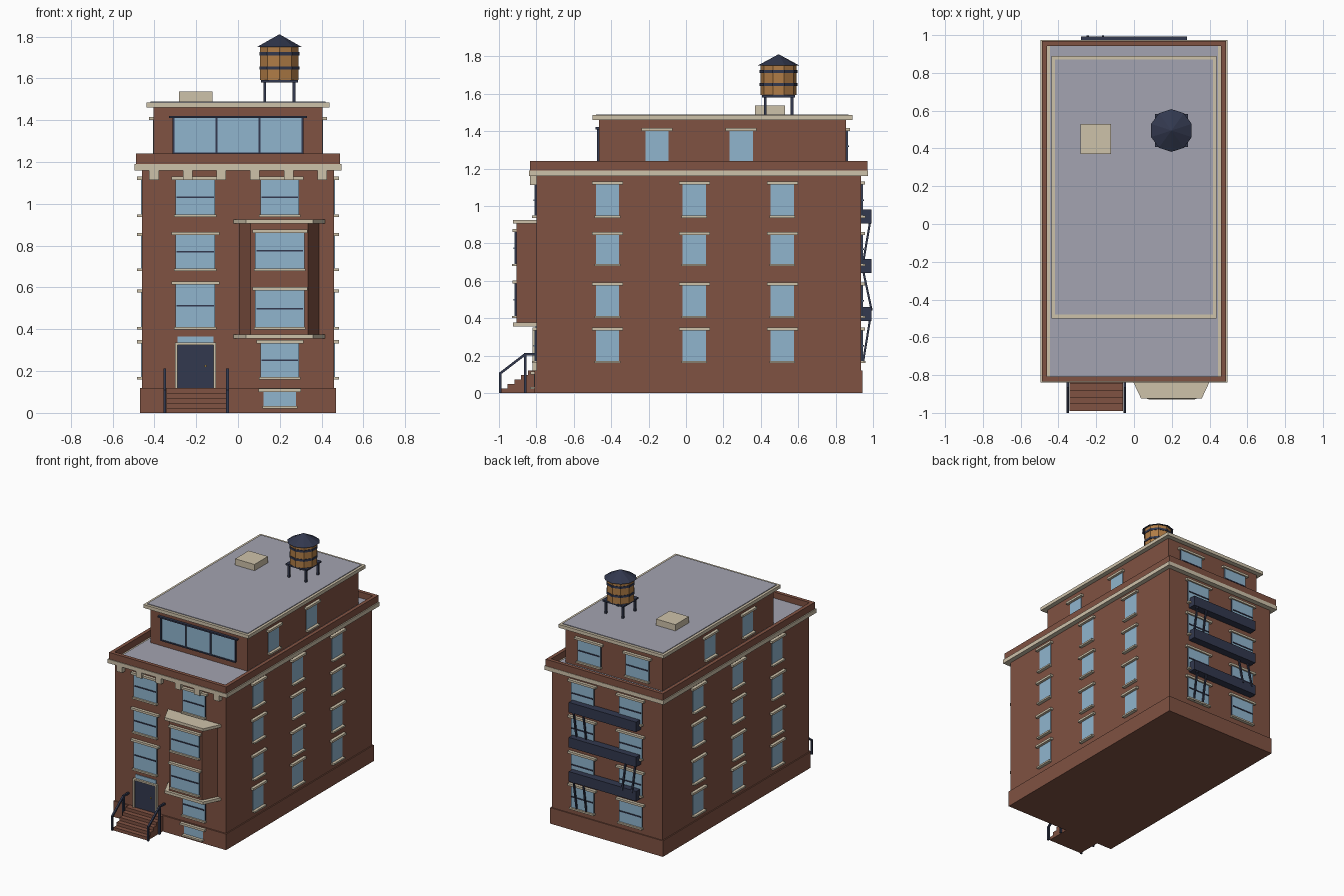
import bpy, bmesh, math
from mathutils import Vector, Matrix

if "Cube" in bpy.data.objects:
    bpy.data.objects.remove(bpy.data.objects["Cube"])

def mat(name, r, g, b):
    m = bpy.data.materials.new(name)
    lin = lambda c: ((c / 255 + 0.055) / 1.055) ** 2.4
    m.diffuse_color = (lin(r), lin(g), lin(b), 1)
    m.use_nodes = True
    m.node_tree.nodes["Principled BSDF"].inputs["Base Color"].default_value = m.diffuse_color
    return m

BRICK = mat("brick", 128, 82, 66)
STONE = mat("pale stone", 206, 194, 170)
GLASS = mat("blue glass", 144, 181, 206)
IRON = mat("dark iron", 50, 56, 78)
ROOF = mat("grey roofing", 163, 164, 177)
WOOD = mat("tank wood", 176, 124, 70)
BRASS = mat("brass", 200, 165, 90)

def finish(name, bm, material):
    bmesh.ops.recalc_face_normals(bm, faces=bm.faces)
    me = bpy.data.meshes.new(name)
    bm.to_mesh(me)
    bm.free()
    me.materials.append(material)
    ob = bpy.data.objects.new(name, me)
    bpy.context.collection.objects.link(ob)
    return ob

def boxes(name, material, *spans):
    """One object made of boxes given as (x0, x1, y0, y1, z0, z1)."""
    bm = bmesh.new()
    for x0, x1, y0, y1, z0, z1 in spans:
        size = Matrix.Diagonal((x1 - x0, y1 - y0, z1 - z0, 1))
        mid = Matrix.Translation(((x0 + x1) / 2, (y0 + y1) / 2, (z0 + z1) / 2))
        bmesh.ops.create_cube(bm, size=1, matrix=mid @ size)
    return finish(name, bm, material)

def prism(name, material, pts, offset):
    """Extrude a closed polygon along an offset vector."""
    bm = bmesh.new()
    face = bm.faces.new([bm.verts.new(p) for p in pts])
    out = bmesh.ops.extrude_face_region(bm, geom=[face])
    verts = [g for g in out["geom"] if isinstance(g, bmesh.types.BMVert)]
    bmesh.ops.translate(bm, vec=Vector(offset), verts=verts)
    return finish(name, bm, material)

def bars(name, material, width, *segments):
    """One object made of square bars between point pairs."""
    bm = bmesh.new()
    for a, b in segments:
        a, b = Vector(a), Vector(b)
        d = b - a
        rot = d.to_track_quat('Z', 'Y').to_matrix().to_4x4()
        bmesh.ops.create_cube(bm, size=1, matrix=Matrix.Translation((a + b) / 2) @ rot
                              @ Matrix.Diagonal((width, width, d.length, 1)))
    return finish(name, bm, material)

def drum(name, material, x, y, z0, z1, r0, r1):
    bm = bmesh.new()
    bmesh.ops.create_cone(bm, cap_ends=True, segments=10, radius1=r0, radius2=r1, depth=z1 - z0,
                          matrix=Matrix.Translation((x, y, (z0 + z1) / 2)))
    return finish(name, bm, material)

def on_wall(side, pos, u0, u1, d0, d1, z0, z1):
    """Box span on a wall: u runs along it, d points out of it."""
    if side in ("front", "left"):
        lo, hi = pos - d1, pos - d0
    else:
        lo, hi = pos + d0, pos + d1
    return (u0, u1, lo, hi, z0, z1) if side in ("front", "back") else (lo, hi, u0, u1, z0, z1)

def window(side, pos, u, w, z0, z1, framed=True, rail=True, over=0.02):
    put = lambda *s: on_wall(side, pos, *s)
    h = w / 2
    if framed:
        boxes(side + "_window_frame", IRON, put(u - h, u + h, -0.01, 0.008, z0, z1))
        boxes(side + "_window_glass", GLASS, put(u - h, u + h, 0.008, 0.011, z0, z1))
    else:
        boxes(side + "_window_glass", GLASS, put(u - h, u + h, -0.002, 0.003, z0, z1))
    if rail:
        m = (z0 + z1) / 2
        boxes(side + "_window_rail", IRON, put(u - h + .006, u + h - .006, 0.005, 0.016, m - .004, m + .004))
    boxes(side + "_lintel", STONE, put(u - h - over, u + h + over, -0.01, 0.022, z1, z1 + .016))
    boxes(side + "_sill", STONE, put(u - h - .006, u + h + .006, -0.01, 0.024, z0 - .012, z0))

# Main block, plinth, cornice and parapet
boxes("plinth", BRICK, (-.468, .468, -.81, .943, 0, .12))
boxes("main_walls", BRICK, (-.46, .46, -.80, .935, .12, 1.165))
boxes("cornice", STONE, (-.495, .495, -.84, .973, 1.16, 1.19))
boxes("parapet", BRICK, (-.487, -.46, -.835, .970, 1.19, 1.24), (.46, .487, -.835, .970, 1.19, 1.24),
      (-.46, .46, -.835, -.808, 1.19, 1.24), (-.46, .46, .943, .970, 1.19, 1.24))
boxes("terrace_roof", ROOF, (-.445, .445, -.808, .943, 1.185, 1.195))
boxes("cornice_brackets", STONE,
      *[(x - .023, x + .023, -.833, -.79, 1.113, 1.16) for x in [-.402 + .161 * i for i in range(6)]])

# Penthouse
boxes("penthouse_walls", BRICK, (-.403, .403, -.465, .855, 1.19, 1.462))
boxes("penthouse_cornice", STONE, (-.437, .437, -.50, .89, 1.46, 1.485))
boxes("penthouse_roof", ROOF, (-.418, .418, -.48, .87, 1.48, 1.49))
boxes("roof_hatch", STONE, (-.283, -.122, .37, .53, 1.485, 1.537))
boxes("studio_glass", GLASS, (-.31, .31, -.471, -.46, 1.245, 1.412))
boxes("studio_frame", IRON, (-.33, .33, -.485, -.46, 1.41, 1.421), (-.31, .31, -.476, -.46, 1.236, 1.246),
      *[(x - .005, x + .005, -.477, -.46, 1.24, 1.412) for x in (-.308, -.103, .103, .308)])

# Windows: (sill top, lintel bottom) for each floor
FLOORS = [(.172, .333), (.412, .575), (.69, .845), (.948, 1.115)]
for side, s in (("left", -1), ("right", 1)):
    pos = s * .46
    for y in (-.42, .045, .515):
        for z0, z1 in FLOORS:
            window(side, pos, y, .125, z0, z1, framed=False, rail=False)
    for y in (-.155, .295):
        window(side, s * .403, y, .125, 1.24, 1.40, framed=False, rail=False)
for x in (-.2, .2):
    for z0, z1 in FLOORS:
        window("back", .935, x, .19, z0, z1)
    window("back", .855, x, .19, 1.24, 1.40)
for z0, z1 in ((.412, .613), (.69, .85), (.948, 1.115)):
    window("front", -.80, -.204, .19, z0, z1)
window("front", -.80, .2, .185, .172, .333)
window("front", -.80, .2, .185, .948, 1.115)
window("front", -.81, .2, .155, .032, .10, framed=False, rail=False, over=.025)

# Bay window with stone caps
def bay(name, material, wall, front, depth, z0, z1):
    prism(name, material, [(.198 - wall, -.79, z0), (.198 - front, depth, z0),
                           (.198 + front, depth, z0), (.198 + wall, -.79, z0)], (0, 0, z1 - z0))

bay("bay_walls", BRICK, .195, .138, -.905, .365, .915)
bay("bay_top_cap", STONE, .224, .160, -.925, .905, .926)
bay("bay_bottom_cap", STONE, .224, .160, -.925, .355, .376)
for z0, z1 in ((.412, .585), (.69, .86)):
    window("front", -.905, .2, .235, z0, z1, over=.014)

# Entrance door
boxes("door_frame", STONE, (-.302, -.29, -.82, -.79, .12, .337), (-.117, -.105, -.82, -.79, .12, .337),
      (-.302, -.105, -.82, -.79, .325, .337))
boxes("door", IRON, (-.29, -.117, -.81, -.79, .12, .325))
boxes("transom", GLASS, (-.29, -.117, -.805, -.79, .337, .366))
boxes("door_knob", BRASS, (-.16, -.15, -.818, -.81, .22, .23))

# Front steps, extruded from a stepped profile
profile = [(-.342, -.80, 0), (-.342, -.99, 0)]
for i in range(5):
    y, z = -.99 + .036 * i, .024 * (i + 1)
    profile += [(-.342, y, z), (-.342, min(y + .036, -.80), z)]
profile[-1] = (-.342, -.80, .12)
prism("front_steps", BRICK, profile, (.284, 0, 0))
for x in (-.35, -.05):
    bars("stair_railing", IRON, .013, ((x, -.993, 0), (x, -.993, .11)), ((x, -.993, .105), (x, -.86, .207)),
         ((x, -.865, .207), (x, -.80, .207)), ((x, -.86, 0), (x, -.86, .207)))

# Fire escape: balconies and ladders that switch sides
boxes("fire_escape_balconies", IRON, *[(-.28, .28, .935, .992, z, z + .075) for z in (.385, .642, .905)])
for cx, ya, za, yb, zb in ((.205, .946, .16, .985, .40), (-.205, .993, .44, .946, .66),
                           (.205, .946, .69, .985, .92)):
    bars("fire_escape_ladder", IRON, .011,
         *[((cx + dx, ya, za), (cx + dx, yb, zb)) for dx in (-.04, .04)])

# Water tank
TX, TY = .198, .495
boxes("tank_legs", IRON, *[(TX + a * .07 - .007, TX + a * .07 + .007, TY + b * .072 - .007,
                            TY + b * .072 + .007, 1.485, 1.588) for a in (-1, 1) for b in (-1, 1)])
boxes("tank_platform", IRON, (TX - .088, TX + .088, TY - .088, TY + .088, 1.58, 1.592))
drum("tank_barrel", WOOD, TX, TY, 1.592, 1.755, .097, .097)
for z in (1.65, 1.718):
    drum("tank_hoop", IRON, TX, TY, z - .008, z + .008, .101, .101)
drum("tank_cap", IRON, TX, TY, 1.75, 1.81, .113, 0.002)
